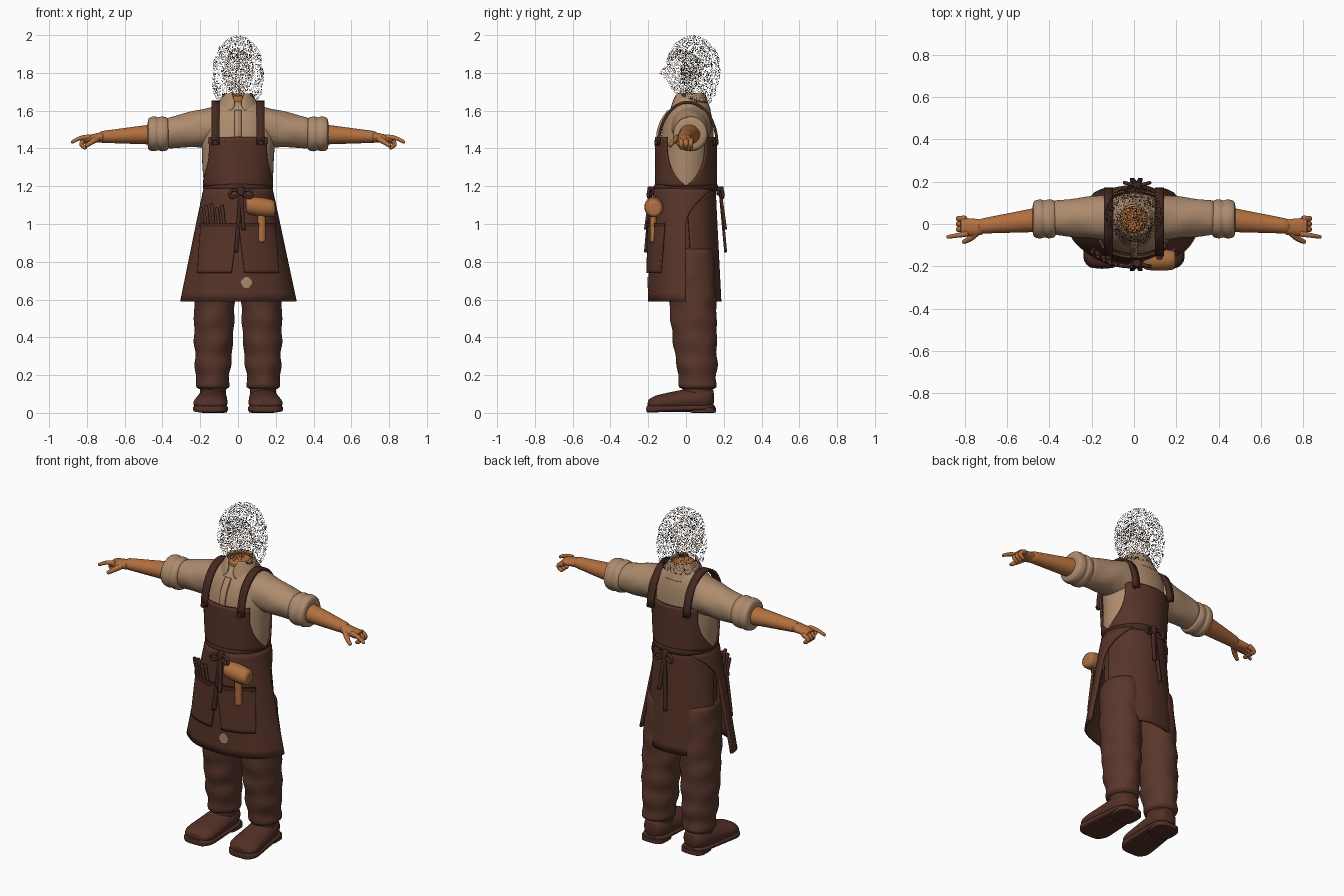
import bpy, bmesh, random
from math import sin, cos, pi, radians, copysign
from mathutils import Vector, noise

if "Cube" in bpy.data.objects:
    bpy.data.objects.remove(bpy.data.objects["Cube"], do_unlink=True)
random.seed(4)

# Landmark heights
HEM, POCKET, WAIST, BIB, ARM, COLLAR = .59, 1, 1.2, 1.46, 1.46, 1.69


def material(name, *rgb):
    mat = bpy.data.materials.new(name)
    mat.use_nodes = True
    mat.diffuse_color = (*rgb, 1)
    shader = next(node for node in mat.node_tree.nodes if node.type == "BSDF_PRINCIPLED")
    shader.inputs["Base Color"].default_value = (*rgb, 1)
    shader.inputs["Roughness"].default_value = .8
    return mat


SHIRT = material("tan linen", .42, .26, .155)
SKIN = material("warm skin", .45, .16, .05)
APRON = material("dark brown leather", .095, .034, .022)
PANTS = material("brown cloth", .1, .037, .024)
BOOT = material("boot leather", .085, .03, .02)
STRAP = material("strap leather", .06, .022, .015)
WOOD = material("mallet wood", .42, .16, .05)
HAIR = material("black hair", .015, .012, .01)


def mix(start, end, f):
    return start + (end - start) * f


def hump(f):
    return max(0, sin(pi * f))


def rounded_ends(f):
    return max(.3, 1 - (2 * f - 1) ** 8) ** .5


def value_at(rule, f):
    return rule(f) if callable(rule) else rule


def finish(name, bm, mat, mirror=False, thick=0, smooth=False):
    bmesh.ops.recalc_face_normals(bm, faces=bm.faces)
    mesh = bpy.data.meshes.new(name)
    bm.to_mesh(mesh)
    bm.free()
    mesh.materials.append(mat)
    part = bpy.data.objects.new(name, mesh)
    bpy.context.collection.objects.link(part)
    bpy.ops.object.select_all(action="DESELECT")
    part.select_set(True)
    bpy.context.view_layer.objects.active = part
    bpy.ops.object.shade_smooth_by_angle(angle=radians(50))
    if thick:
        solid = part.modifiers.new("thickness", "SOLIDIFY")
        solid.thickness, solid.offset = thick, 0
    if mirror:
        part.modifiers.new("mirror", "MIRROR").use_mirror_merge = False
    if smooth:
        part.modifiers.new("smooth", "SUBSURF").levels = 1


def bridge(rows, closed):
    """Join rows of points into a sheet, or into a capped tube when closed."""
    bm = bmesh.new()
    rings = [[bm.verts.new(point) for point in row] for row in rows]
    count = len(rings[0])
    for low, high in zip(rings, rings[1:]):
        for i in range(count if closed else count - 1):
            j = (i + 1) % count
            bm.faces.new((low[i], low[j], high[j], high[i]))
    if closed:
        bm.faces.new(rings[0])
        bm.faces.new(rings[-1])
    return bm


def loft(name, axis, start, end, centre, size, mat, mirror=False, power=1, fold=0, steps=10, sides=24):
    """Closed form along an axis; centre and size are pairs or rules of the fraction travelled."""
    rows = []
    for step in range(steps + 1):
        f = step / steps
        t = mix(start, end, f)
        (u, v), (wide, deep) = value_at(centre, f), value_at(size, f)
        row = []
        for i in range(sides):
            a = 2 * pi * i / sides
            crease = 1 + fold * (sin(3 * a + 37 * t) + .6 * sin(5 * a - 23 * t))
            c, s = (copysign(abs(w) ** power, w) * crease for w in (cos(a), sin(a)))
            p, q = u + wide * c, v + deep * s
            row.append({"x": (t, p, q), "y": (p, t, q), "z": (p, q, t)}[axis])
        rows.append(row)
    finish(name, bridge(rows, True), mat, mirror, smooth=True)


def panel(name, top, bottom, shape, mat, facing=0, y=0, thick=.013, mirror=False, ripple=0, steps=14, columns=40):
    """Sheet wrapped round the body; the shape rule gives radius x, radius y and half angle."""
    rows = []
    for step in range(steps + 1):
        f = step / steps
        wide, deep, half = shape(f)
        row = []
        for i in range(columns + 1):
            a = radians(facing + mix(-half, half, i / columns))
            wave = 1 + ripple * f * sin(9 * a)
            row.append((wide * wave * sin(a), y - deep * wave * cos(a), mix(top, bottom, f)))
        rows.append(row)
    finish(name, bridge(rows, False), mat, mirror, thick)


def arc(start, end, bend=(0, 0, 0)):
    start, end, bend = Vector(start), Vector(end), Vector(bend)
    return lambda f: start.lerp(end, f) + bend * hump(f)


def ribbon(name, path, width, mat, mirror=False, steps=16):
    side = Vector((width / 2, 0, 0))
    points = [Vector(path(step / steps)) for step in range(steps + 1)]
    finish(name, bridge([[p - side, p + side] for p in points], False), mat, mirror, .015)


def tube(name, path, thick_start, thick_end, mat, mirror=False, steps=8, sides=10):
    points = [Vector(path(step / steps)) for step in range(steps + 1)]
    rows = []
    for i, p in enumerate(points):
        along = points[min(i + 1, steps)] - points[max(i - 1, 0)]
        u = along.cross(Vector((.1, 1, .2))).normalized()
        v = along.cross(u).normalized()
        radius = mix(thick_start, thick_end, i / steps)
        turns = [2 * pi * k / sides for k in range(sides)]
        rows.append([p + radius * (u * cos(a) + v * sin(a)) for a in turns])
    finish(name, bridge(rows, True), mat, mirror, smooth=True)


# Shirt, collar and neck
loft("shirt_body", "z", 1.15, 1.66, lambda f: (0, .03 * f ** 3),
     lambda f: (mix(.2, .08, f ** 9) - .02 * (1 - f) ** 2, mix(.145, .07, f ** 6)), SHIRT, fold=.006, steps=16)
loft("neck", "z", 1.58, 1.68, (0, .02), (.062, .064), SKIN)
panel("collar", COLLAR, 1.6, lambda f: (mix(.07, .12, f), mix(.075, .105, f), 152 + 18 * hump(.8 * f)),
      SHIRT, facing=180, y=.022, thick=.01)
ribbon("button_placket", lambda f: (0, mix(-.15, -.09, f * f), mix(BIB, 1.6, f)), .035, SHIRT)

# Sleeves, rolled cuffs, forearms and palms
loft("sleeves", "x", .1, .39, lambda f: (.03, mix(1.52, 1.48, f)), lambda f: (mix(.112, .08, f),) * 2,
     SHIRT, True, fold=.02)
loft("rolled_cuffs", "x", .365, .48, (.024, 1.477),
     lambda f: (.07 + .025 * hump(f) ** .3 - .008 * hump(f) ** 20,) * 2, SHIRT, True, fold=.01, steps=16)
loft("forearms", "x", .44, .74, lambda f: (mix(.022, -.012, f), mix(1.475, ARM, f)),
     lambda f: (mix(.06, .034, f), mix(.055, .03, f)), SKIN, True)
loft("palms", "x", .71, .82, lambda f: (-.015, mix(ARM, 1.447, f)),
     lambda f: (mix(.033, .045, f ** .5), mix(.029, .018, f)), SKIN, True)

# Fingers and thumbs
tube("index_fingers", arc((.78, -.045, ARM), (.885, -.062, ARM - .03), (0, 0, .01)), .015, .009, SKIN, True)
for i, finger in enumerate(("middle", "ring", "little")):
    y = .025 * (i - 1)
    tube(finger + "_fingers", arc((.79, y, ARM - .01), (.8, y, ARM - .06), (.035, 0, 0)), .016, .011, SKIN, True)
tube("thumbs", arc((.735, -.03, ARM), (.81, -.086, ARM - .05), (0, -.01, 0)), .02, .01, SKIN, True)

# Apron bib, front and back, with shoulder straps and buttons
for side, facing in (("front", 0), ("back", 180)):
    panel(side + "_bib", BIB, WAIST, lambda f: (mix(.202, .18, f), .157, 49 + 42 * f ** 3), APRON, facing)
    y = -.155 * cos(radians(facing))
    loft(side + "_strap_buttons", "y", y - .012, y + .012, (.12, BIB - .03), (.014, .014), STRAP, True)
ribbon("shoulder_straps", lambda f: (.12, .01 - .155 * cos(pi * f), 1.42 + .225 * hump(f)), .042, STRAP, True)

# Apron skirt: front panel reaching over the hips, back panel and waist band
panel("apron_front", WAIST, HEM, lambda f: (mix(.175, .302, f), .16 + .035 * f ** .5, 90 + 60 * max(0, 1 - 3 * f) ** 2),
      APRON, ripple=.008, columns=60)
panel("apron_back", WAIST, HEM, lambda f: (mix(.17, .225, f), mix(.15, .18, f), mix(90, 76, f)),
      APRON, facing=180, ripple=.012)
loft("waist_band", "z", WAIST - .03, WAIST + .018, (0, 0),
     lambda f: (.17 + .017 * hump(f) ** .5, .155 + .017 * hump(f) ** .5), STRAP)

# Tied bows at front and back
for side, y, out in (("front", -.185, -.03), ("back", .18, .03)):
    loft(side + "_knot", "z", WAIST - .05, WAIST, (.015, y), lambda f: (.012 + .012 * hump(f), .018), STRAP)
    for hand, d, drop in (("left", 1, .23), ("right", -1, .35)):
        tube(f"{side}_{hand}_bow_loop", lambda f: (.015 + .06 * d * hump(f), y + out * hump(f) / 2,
             WAIST - .03 + .02 * sin(2 * pi * f) - .015 * hump(f)), .009, .009, STRAP, steps=14)
        ribbon(f"{side}_{hand}_tie_tail", arc((.015, y, WAIST - .02), (.01 + .02 * d, y + out, WAIST - drop)), .02, STRAP)

# Pockets and patch
panel("apron_pockets", POCKET, .74, lambda f: (mix(.236, .281, f), mix(.198, .204, f), mix(27, 21, f)),
      APRON, facing=28, mirror=True)
panel("pocket_hems", POCKET + .006, POCKET - .016, lambda f: (.242, .204, 27), STRAP, facing=28, mirror=True)
panel("apron_patch", .72, .66, lambda f: (.286, .201, 2 + 4 * hump(f)), SHIRT, facing=9, thick=.008)

# Tools in the pockets
for i in range(5):
    x = -.18 + .028 * i
    y = -.19 * (1 - (x / .236) ** 2) ** .5
    tube("pocket_tool", arc((x, y, POCKET - .04), (x - .018, y - .01, 1.09 + .012 * (i % 3))), .007, .011, APRON)
loft("mallet_head", "x", .04, .2, lambda f: (-.17, mix(1.1, 1.08, f)), lambda f: (.038 + .013 * hump(f) ** .4,) * 2, WOOD)
loft("mallet_handle", "z", .9, 1.07, (.125, -.174), (.022, .018), WOOD)

# Trousers
loft("trouser_hips", "z", .8, 1.19, (0, 0), lambda f: (mix(.19, .16, f ** 2), mix(.125, .145, f)), PANTS)
loft("trouser_legs", "z", .88, .12, lambda f: (mix(.105, .135, f ** .5), mix(.015, .065, f)),
     lambda f: (mix(.1, .085, f) + .015 * hump(f) + .006 * f * sin(40 * f),
                mix(.13, .097, f) + .01 * hump(f) + .006 * f * sin(40 * f)), PANTS, True, fold=.022, steps=26)

# Boots with soles and heels
loft("boots", "y", .15, -.205, lambda f: (mix(.13, .15, f), mix(.08, .045, f)),
     lambda f: (mix(.072, .097, f) * rounded_ends(f), mix(.078, .04, f) * rounded_ends(f)), BOOT, True, steps=18)
loft("boot_shafts", "z", .06, .2, (.133, .06), (.07, .08), BOOT, True)
loft("boot_soles", "y", .155, -.212, lambda f: (mix(.13, .15, f), mix(.03, .02, f)),
     lambda f: (mix(.074, .1, f) * rounded_ends(f), mix(.012, .02, f)), BOOT, True, power=.5, steps=18)
loft("boot_heels", "z", 0, .03, (.132, .09), (.073, .07), BOOT, True, power=.6)


# Head and hair made of loose flakes
def flakes(name, shape, mat, keep, opening=False):
    bm = bmesh.new()
    bmesh.ops.create_icosphere(bm, subdivisions=6, radius=1)
    for v in bm.verts:
        v.co = shape(v.co.copy())
    drop = []
    for face in bm.faces:
        spot = face.calc_center_median()
        if random.random() > keep or (opening and spot.y < -.03 and spot.z < 1.87):
            drop.append(face)
    bmesh.ops.delete(bm, geom=drop, context="FACES")
    finish(name, bm, mat)


def hair_shape(p):
    low = max(0, -p.z)
    curl = 1 + .09 * noise.noise(p * 4)
    if low:
        curl *= max(.001, p.xy.length) ** -.55
    return Vector((p.x * curl * mix(.13, .15, low), mix(.035, .065, low) + p.y * curl * mix(.145, .105, low),
                   1.815 + .183 * p.z))


def face_shape(p):
    jaw = 1 - .25 * max(0, -p.z)
    nose = .03 * max(0, 1 - 5 * abs(p.x)) * max(0, 1 - 3 * abs(p.z)) if p.y < 0 else 0
    return Vector((p.x * .088 * jaw, p.y * .1 * jaw - nose - .015, 1.8 + .125 * p.z))


flakes("hair", hair_shape, HAIR, .17, opening=True)
flakes("face", face_shape, SKIN, .16)
